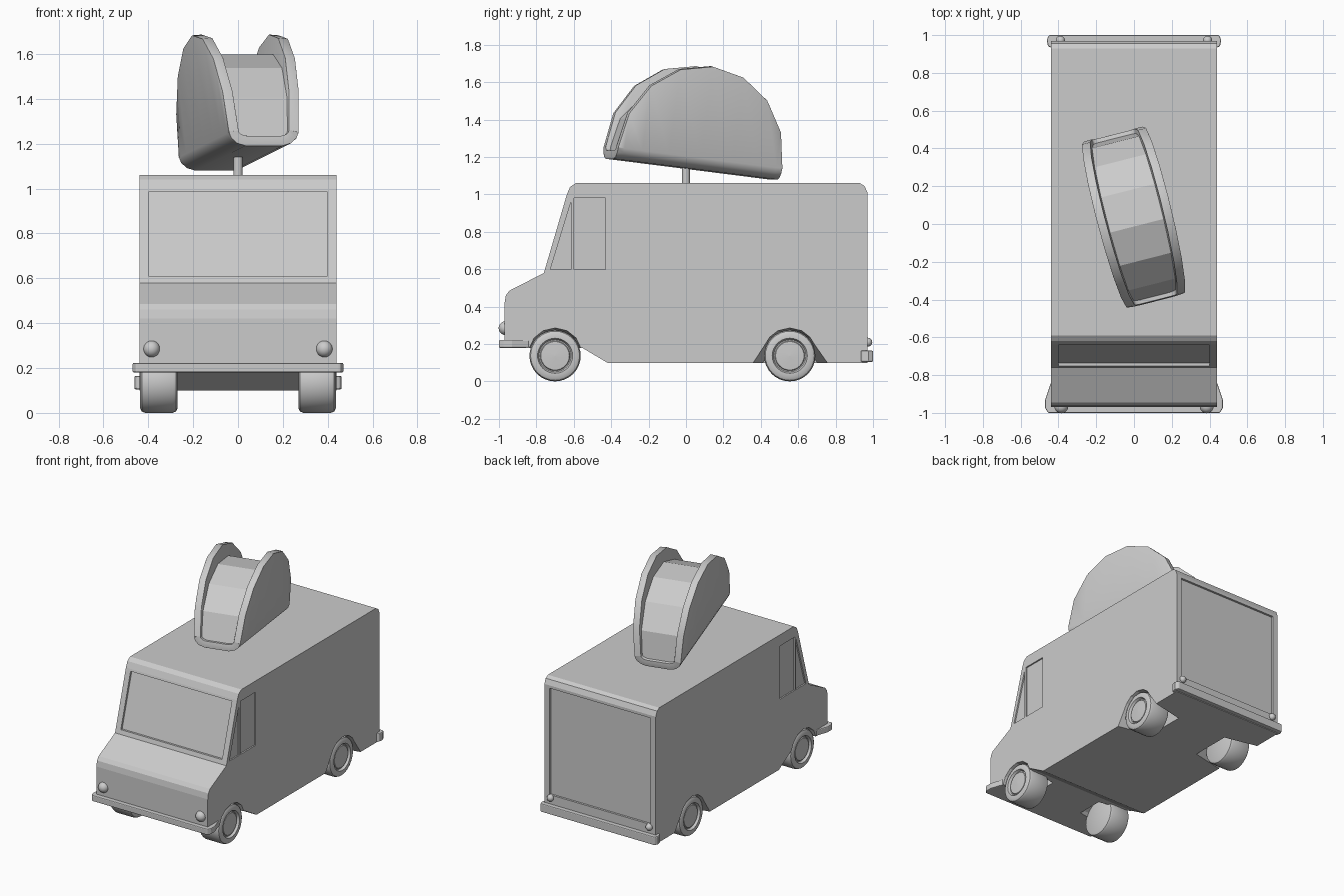
import bpy, bmesh
from math import sin, cos, pi, radians

if "Cube" in bpy.data.objects:
    bpy.data.objects.remove(bpy.data.objects["Cube"])


def finish(name, bm, smooth=None):
    bmesh.ops.remove_doubles(bm, verts=bm.verts, dist=1e-5)
    bmesh.ops.recalc_face_normals(bm, faces=bm.faces)
    me = bpy.data.meshes.new(name)
    bm.to_mesh(me)
    bm.free()
    ob = bpy.data.objects.new(name, me)
    bpy.context.collection.objects.link(ob)
    if smooth:
        activate(ob)
        bpy.ops.object.shade_smooth_by_angle(angle=radians(smooth))
    return ob


def activate(ob):
    bpy.ops.object.select_all(action='DESELECT')
    ob.select_set(True)
    bpy.context.view_layer.objects.active = ob


def loft(name, rings, closed=True, smooth=None):
    """Skin between rings of points; closed rings get end caps."""
    bm = bmesh.new()
    vs = [[bm.verts.new(p) for p in r] for r in rings]
    n = len(rings[0])
    for a, b in zip(vs, vs[1:]):
        for i in range(n if closed else n - 1):
            j = (i + 1) % n
            bm.faces.new((a[i], a[j], b[j], b[i]))
    if closed:
        bm.faces.new(vs[0])
        bm.faces.new(vs[-1])
    return finish(name, bm, smooth)


def prism(name, yz, x0, x1):
    return loft(name, [[(x, y, z) for y, z in yz] for x in (x0, x1)])


def cut(ob, cutter):
    m = ob.modifiers.new("cut", 'BOOLEAN')
    m.operation, m.solver, m.object = 'DIFFERENCE', 'EXACT', cutter
    activate(ob)
    bpy.ops.object.modifier_apply(modifier=m.name)
    bpy.data.objects.remove(cutter)


def bevel(ob, width, segments=2, angle=40):
    m = ob.modifiers.new("bevel", 'BEVEL')
    m.width, m.segments = width, segments
    m.limit_method, m.angle_limit = 'ANGLE', radians(angle)


# Van body: side profile extruded across
body = prism("van_body", [
    (-.97, .18), (-.97, .42), (-.963, .46), (-.945, .485), (-.76, .58),
    (-.637, 1.0), (-.62, 1.04), (-.59, 1.06), (.93, 1.06), (.955, 1.045),
    (.97, 1.01), (.97, .10), (-.42, .10), (-.555, .18)], -.44, .44)

# Wheel wells, narrowing inwards
rear_arch = [(.32, .05), (.355, .10), (.42, .20), (.445, .24), (.49, .275), (.555, .29),
             (.62, .275), (.665, .24), (.69, .20), (.76, .10), (.79, .05)]
front_arch = [(-.855, .05), (-.85, .16), (-.815, .235), (-.765, .275), (-.70, .29),
              (-.635, .275), (-.585, .235), (-.55, .16), (-.53, .05)]
for arch, cy in ((rear_arch, .555), (front_arch, -.70)):
    for s in (1, -1):
        inner = [(s * .2, cy + (y - cy) * .75, .05 + (z - .05) * .8) for y, z in arch]
        outer = [(s * .46, y, z) for y, z in arch]
        cut(body, loft("well", [inner, outer]))


# Recessed windscreen, rear door and side windows
def slope(z):
    return -.76 + (z - .58) * .123 / .42


cut(body, prism("screen", [(slope(.61) + .015, .61), (slope(.985) + .015, .985),
                           (slope(.985) - .1, .985), (slope(.61) - .1, .61)], -.40, .40))
cut(body, prism("door", [(.955, .23), (.955, .99), (1.1, .99), (1.1, .23)], -.40, .40))
for s in (1, -1):
    cut(body, prism("vent", [(-.725, .60), (-.615, .60), (-.615, .96)], s * .43, s * .5))
    cut(body, prism("side", [(-.60, .60), (-.43, .60), (-.43, .98), (-.60, .98)], s * .43, s * .5))


# Bumpers: half outline mirrored, extruded upwards
def bumper(name, half, z0, z1):
    outline = half + [(-x, y) for x, y in reversed(half)]
    bevel(loft(name, [[(x, y, z) for x, y in outline] for z in (z0, z1)]), .006)


bumper("front_bumper", [(.44, -.84), (.47, -.93), (.47, -.975), (.455, -1.0)], .18, .223)
bumper("rear_bumper", [(.44, .935), (.455, .94), (.462, .975), (.45, 1.0)], .105, .165)


# Wheels turned around the x axis
def wheel(name, side, cy):
    prof = [(.001, .27), (.118, .27), (.131, .276), (.137, .29), (.137, .415), (.131, .429),
            (.118, .436), (.094, .436), (.086, .420), (.080, .420), (.076, .427), (.001, .432)]
    n = 32
    rings = [[(side * x, cy + r * cos(2 * pi * i / n), .1375 + r * sin(2 * pi * i / n))
              for i in range(n)] for r, x in prof]
    loft(name, rings, smooth=35)


# Lamps
def lamp(name, x, y, z, r):
    bpy.ops.mesh.primitive_uv_sphere_add(segments=20, ring_count=10, radius=r, location=(x, y, z))
    bpy.context.object.name = name
    bpy.ops.object.shade_smooth()


for s, label in ((1, "right"), (-1, "left")):
    wheel(label + "_front_wheel", s, -.70)
    wheel(label + "_rear_wheel", s, .555)
    lamp(label + "_headlight", s * .385, -.965, .285, .037)
    lamp(label + "_tail_light", s * .39, .972, .21, .024)

# Sign pole
bpy.ops.mesh.primitive_cylinder_add(vertices=16, radius=.021, depth=.14, location=(0, 0, 1.11))
bpy.context.object.name = "sign_pole"
bpy.ops.object.shade_smooth_by_angle(angle=radians(40))

# Taco shell: U-shaped sections following a half-oval rim
rings = []
for k in range(9):
    t = pi * k / 8
    u, rim = .456 * cos(t), .062 + .49 * sin(t)
    half = [(.085, 0), (.125, .012), (.150, .035), (.16, .06), (.16 + .08 * (rim - .06), rim)]
    pts = [(-x, v) for x, v in reversed(half)] + half
    rings.append([(x, u, v) for x, v in pts])
shell = loft("taco_shell", rings, closed=False, smooth=40)
if sum(p.normal.z for p in shell.data.polygons if abs(p.normal.z) > .9) > 0:
    shell.data.flip_normals()
m = shell.modifiers.new("thickness", 'SOLIDIFY')
m.thickness, m.offset = .045, -1
bevel(shell, .014, 3, 50)

# Taco filling: lower faceted half-oval between the shell sides
arc = [(.435 * cos(pi * k / 7), .04 + .425 * sin(pi * k / 7)) for k in range(8)]
filling = loft("taco_filling", [[(s * (.135 + .08 * v), u, v) for u, v in arc] for s in (-1, 1)])
for ob in (shell, filling):
    ob.location = (.005, .03, 1.135)
    ob.rotation_euler = (radians(-7), 0, radians(14.3))
